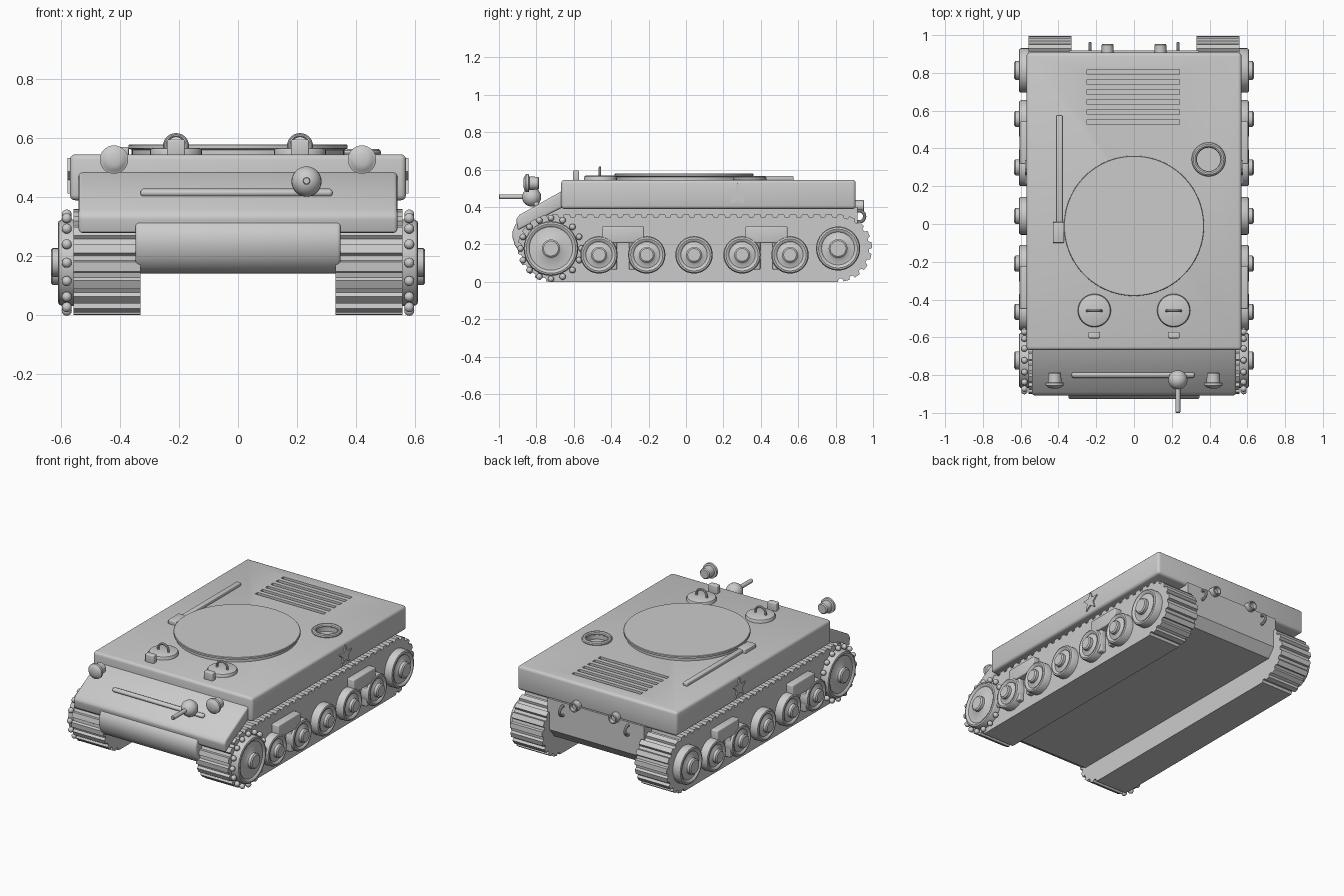
import bpy, bmesh, math
from mathutils import Matrix, Vector

if "Cube" in bpy.data.objects:
    bpy.data.objects.remove(bpy.data.objects["Cube"])

AX = {'x': Matrix.Rotation(math.pi / 2, 4, 'Y'),
      '-y': Matrix.Rotation(math.pi / 2, 4, 'X'),
      'y': Matrix.Rotation(-math.pi / 2, 4, 'X'),
      'z': Matrix.Identity(4)}


def finish(name, bm, bevel=0, mirror=False):
    bmesh.ops.recalc_face_normals(bm, faces=bm.faces)
    me = bpy.data.meshes.new(name)
    bm.to_mesh(me)
    bm.free()
    ob = bpy.data.objects.new(name, me)
    bpy.context.collection.objects.link(ob)
    if bevel:
        b = ob.modifiers.new("bevel", 'BEVEL')
        b.width, b.segments, b.limit_method = bevel, 3, 'ANGLE'
        b.angle_limit = math.radians(40)
    if mirror:
        ob.modifiers.new("mirror", 'MIRROR').use_axis[0] = True
    return ob


def add_box(bm, c, size, rx=0):
    m = Matrix.Translation(c) @ Matrix.Rotation(rx, 4, 'X') @ Matrix.Diagonal((*size, 1))
    bmesh.ops.create_cube(bm, size=1, matrix=m)


def add_lathe(bm, pts, axis, loc, seg=32):
    """pts: (radius, height) from one pole to the other."""
    m = Matrix.Translation(loc) @ AX[axis]
    rings = [[bm.verts.new(m @ Vector((r * math.cos(2 * math.pi * i / seg),
                                       r * math.sin(2 * math.pi * i / seg), h)))
              for i in range(seg)] for r, h in pts]
    for a, b in zip(rings, rings[1:]):
        for i in range(seg):
            j = (i + 1) % seg
            bm.faces.new((a[i], a[j], b[j], b[i]))
    bm.faces.new(rings[0])
    bm.faces.new(rings[-1])


def add_tube(bm, pts, r, seg=10):
    """Round tube through planar points."""
    pts = [Vector(p) for p in pts]
    nrm = (pts[1] - pts[0]).cross(pts[-1] - pts[0]).normalized()
    rings = []
    for i, p in enumerate(pts):
        t = (pts[min(i + 1, len(pts) - 1)] - pts[max(i - 1, 0)]).normalized()
        u = t.cross(nrm)
        rings.append([bm.verts.new(p + r * (math.cos(a) * u + math.sin(a) * nrm))
                      for a in (2 * math.pi * k / seg for k in range(seg))])
    for a, b in zip(rings, rings[1:]):
        for i in range(seg):
            j = (i + 1) % seg
            bm.faces.new((a[i], a[j], b[j], b[i]))
    bm.faces.new(rings[0])
    bm.faces.new(rings[-1])


def prism(name, prof, x0, x1, bevel=0, mirror=False):
    """Side profile (y, z) extruded along x."""
    bm = bmesh.new()
    f = bm.faces.new([bm.verts.new((x0, y, z)) for y, z in prof])
    g = bmesh.ops.extrude_face_region(bm, geom=[f])['geom']
    bmesh.ops.translate(bm, vec=(x1 - x0, 0, 0),
                        verts=[v for v in g if isinstance(v, bmesh.types.BMVert)])
    return finish(name, bm, bevel, mirror)


def box(name, c, size, bevel=0, mirror=False, rx=0):
    bm = bmesh.new()
    add_box(bm, c, size, rx)
    return finish(name, bm, bevel, mirror)


def lathe(name, pts, axis, loc, mirror=False, seg=32):
    bm = bmesh.new()
    add_lathe(bm, pts, axis, loc, seg)
    return finish(name, bm, 0, mirror)


def arc(c, r, a0, a1, u, v, n=16):
    return [Vector(c) + r * (math.cos(a) * Vector(u) + math.sin(a) * Vector(v))
            for a in (a0 + (a1 - a0) * i / n for i in range(n + 1))]


# Upper hull with engine grille slots and filler opening
hull = box("upper_hull", (0, 0.12, 0.467), (1.138, 1.575, 0.156), 0.018)
bm = bmesh.new()
for i in range(6):
    add_box(bm, (-0.003, 0.54 + i * 0.053, 0.55), (0.49, 0.025, 0.05))
add_lathe(bm, [(0.066, 0.515), (0.066, 0.57)], 'z', (0.395, 0.342, 0))
cutter = finish("slot_cutter", bm)
cutter.hide_render = True
cut = hull.modifiers.new("slots", 'BOOLEAN')
cut.operation, cut.solver, cut.object = 'DIFFERENCE', 'EXACT', cutter

# Lower hull, glacis plate, rounded nose
prism("lower_hull", [(-0.85, 0.14), (0.87, 0.14), (0.918, 0.2), (0.918, 0.4), (-0.8, 0.4)], -0.345, 0.345)
prism("glacis_plate", [(-0.655, 0.49), (-0.89, 0.358), (-0.908, 0.335), (-0.9, 0.275), (-0.655, 0.4)],
      -0.54, 0.54, 0.012)
prism("nose_cover", [(-0.8, 0.36), (-0.88, 0.335), (-0.913, 0.305), (-0.927, 0.27), (-0.927, 0.235),
                     (-0.915, 0.195), (-0.892, 0.162), (-0.86, 0.145), (-0.8, 0.14)], -0.348, 0.348, 0.012)
box("glacis_rail", (-0.005, -0.8, 0.415), (0.65, 0.028, 0.024), 0.01, rx=math.radians(29))

# Tracks: stadium loop with raised links
CY0, CY1, CZ, R = -0.72, 0.815, 0.18, 0.18
L = CY1 - CY0
P = 2 * L + 2 * math.pi * R


def loop_point(s, r):
    if s < L:
        return CY0 + s, CZ + r
    s -= L
    if s < math.pi * R:
        return CY1 + r * math.sin(s / R), CZ + r * math.cos(s / R)
    s -= math.pi * R
    if s < L:
        return CY1 - s, CZ - R
    a = (s - L) / R
    return CY0 - r * math.sin(a), CZ - r * math.cos(a)


N = 66
prism("track", [loop_point((i + f) * P / N, r) for i in range(N)
                for f, r in ((0.05, R), (0.55, R), (0.65, R - 0.016), (0.95, R - 0.016))],
      0.33, 0.558, mirror=True)


# Road wheels, idlers and drive sprockets
def wheel(name, y, z, r, hub):
    return lathe(name, [(r, 0.54), (r, 0.598), (r - 0.005, 0.607), (r - 0.014, 0.61), (r - 0.024, 0.607),
                        (r - 0.03, 0.6), (hub + 0.008, 0.604), (hub, 0.61), (hub, 0.628), (hub - 0.008, 0.634)],
                 'x', (0, y, z), True)


for i, y in enumerate((-0.465, -0.21, 0.043, 0.3, 0.556)):
    wheel(f"road_wheel_{i + 1}", y, 0.144, 0.1, 0.042)
wheel("idler_wheel", 0.813, 0.178, 0.118, 0.05)
wheel("drive_sprocket", -0.722, 0.178, 0.146, 0.048)
bm = bmesh.new()
for i in range(16):
    a = 2 * math.pi * i / 16
    c = (0.58, -0.722 + 0.163 * math.cos(a), 0.178 + 0.163 * math.sin(a))
    bmesh.ops.create_uvsphere(bm, u_segments=12, v_segments=8, radius=0.017,
                              matrix=Matrix.Translation(c))
finish("sprocket_teeth", bm, 0, True)

# Suspension brackets and swing arms
for name, y in (("front", -0.337), ("rear", 0.43)):
    box(f"{name}_bogie_bracket", (0.575, y, 0.252), (0.06, 0.225, 0.088), 0.007, True)
    for tag, s in (("a", -1), ("b", 1)):
        box(f"{name}_bogie_arm_{tag}", (0.568, y + s * 0.08, 0.15), (0.05, 0.095, 0.17), 0.007, True)

# Side stars
prism("side_star", [(0.275 + r * math.sin(math.pi * i / 5), 0.466 + r * math.cos(math.pi * i / 5))
                    for i in range(10) for r in ((0.066, 0.028)[i % 2],)], 0.56, 0.577, 0, True)

# Turret ring disc and filler ring
lathe("turret_ring", [(0.36, 0.535), (0.36, 0.56), (0.371, 0.565), (0.371, 0.576), (0.368, 0.579)],
      'z', (0, -0.01, 0), seg=96)
bm = bmesh.new()
add_tube(bm, arc((0.395, 0.342, 0.55), 0.076, 0, 2 * math.pi - 0.0001, (1, 0, 0), (0, 1, 0), 40), 0.014)
finish("filler_ring", bm)

# Crew hatches, handles and periscopes
lathe("hatch", [(0.088, 0.53), (0.088, 0.556), (0.084, 0.564), (0.078, 0.567)], 'z', (0.21, -0.458, 0), True)
bm = bmesh.new()
add_tube(bm, arc((0.21, -0.46, 0.573), 0.037, -0.3, math.pi + 0.3, (1, 0, 0), (0, 0, 1)), 0.007)
finish("hatch_handle", bm, 0, True)
box("periscope", (0.21, -0.588, 0.565), (0.062, 0.034, 0.06), 0.006, True)

# Stowed tool on deck
box("tool_handle", (-0.395, 0.28, 0.554), (0.032, 0.59, 0.024), 0.006)
box("tool_head", (-0.4, -0.045, 0.555), (0.06, 0.11, 0.03), 0.005)

# Bow gun in ball mount
bm = bmesh.new()
bmesh.ops.create_uvsphere(bm, u_segments=24, v_segments=16, radius=0.051,
                          matrix=Matrix.Translation((0.232, -0.825, 0.453)))
finish("gun_ball", bm)
lathe("gun_barrel", [(0.013, 0.8), (0.013, 0.996), (0.01, 1.0)], '-y', (0.232, 0, 0.455), seg=16)

# Headlights
lathe("headlight", [(0.028, 0.785), (0.034, 0.792), (0.036, 0.838), (0.048, 0.841), (0.048, 0.856),
                    (0.042, 0.858), (0.036, 0.864), (0.02, 0.87)], '-y', (0.42, 0, 0.527), True)

# Rear exhaust stubs and tow hooks
lathe("rear_stub", [(0.031, 0.9), (0.031, 0.948), (0.028, 0.952), (0.022, 0.952), (0.02, 0.93)],
      'y', (0.14, 0, 0.405), True, 24)
bm = bmesh.new()
add_tube(bm, arc((0.233, 0.925, 0.35), 0.03, -math.pi * 0.6, math.pi * 0.6, (0, 1, 0), (0, 0, 1)), 0.009)
finish("tow_hook", bm, 0, True)

# Apply modifiers, drop the cutter, smooth shading
bpy.ops.object.select_all(action='SELECT')
bpy.context.view_layer.objects.active = hull
bpy.ops.object.convert(target='MESH')
bpy.data.objects.remove(cutter)
bpy.ops.object.shade_smooth_by_angle(angle=math.radians(35))
